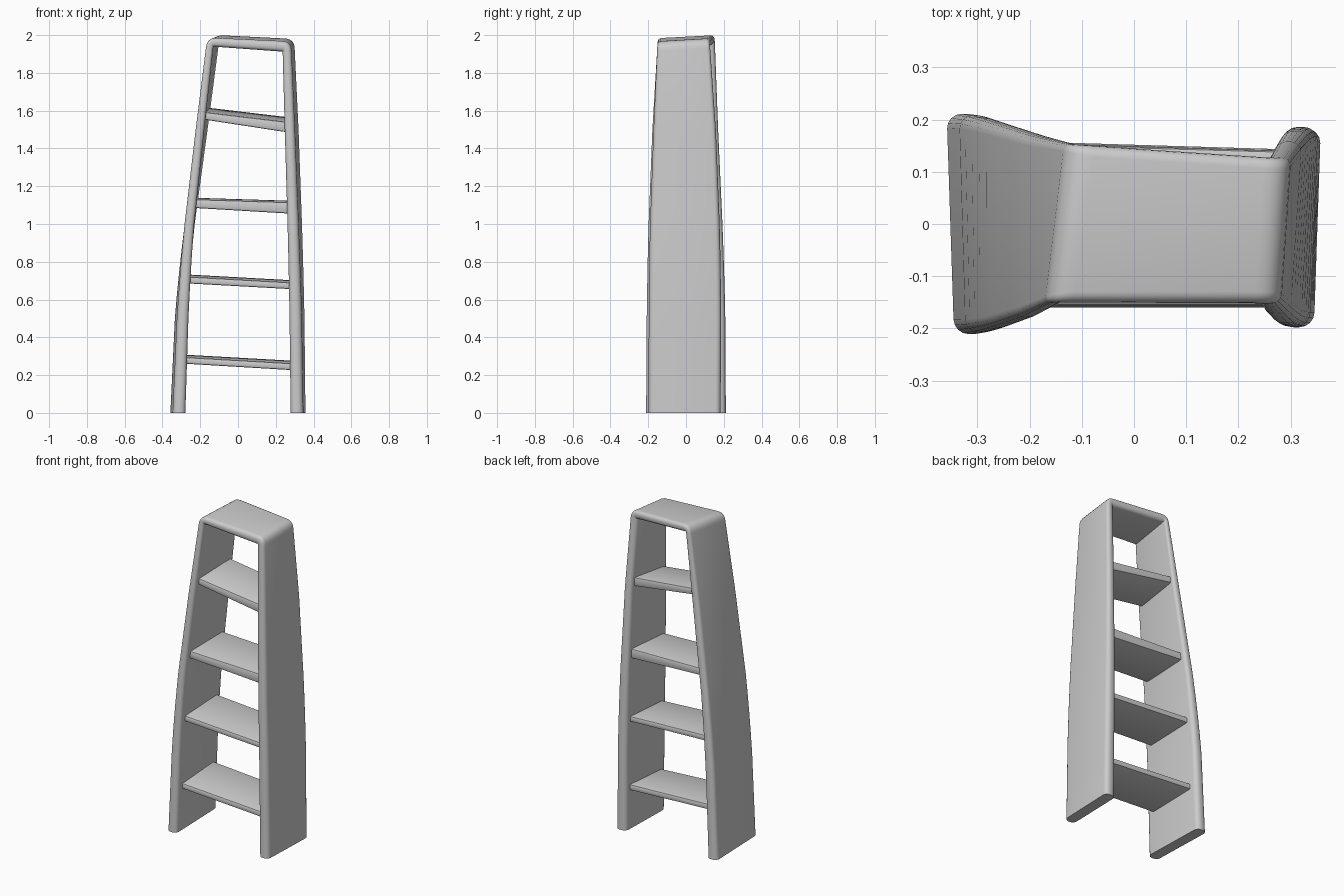
import bpy, bmesh, math
from mathutils import Vector

if "Cube" in bpy.data.objects:
    bpy.data.objects.remove(bpy.data.objects["Cube"])

# Leg stations: z, front (outer x, inner x, y), back (outer x, inner x, y)
LEFT = [
    (0.0, (-.345, -.278, -.211), (-.359, -.290, .211)),
    (0.5, (-.323, -.262, -.208), (-.335, -.271, .208)),
    (1.0, (-.283, -.232, -.198), (-.282, -.229, .193)),
    (1.5, (-.225, -.180, -.178), (-.208, -.160, .170)),
]
RIGHT = [
    (0.0, (.345, .278, -.198), (.358, .288, .183)),
    (0.5, (.337, .272, -.197), (.353, .286, .186)),
    (1.0, (.320, .261, -.190), (.340, .280, .178)),
    (1.5, (.300, .246, -.172), (.322, .270, .158)),
]


def leg_corners(station):
    """Front outer, back outer, back inner, front inner."""
    z, f, b = station
    return [Vector((f[0], f[2], z)), Vector((b[0], b[2], z)),
            Vector((b[1], b[2], z)), Vector((f[1], f[2], z))]


def rounded_ring(corners, radius, segs=4):
    pts = []
    for i, c in enumerate(corners):
        d0 = (corners[i - 1] - c).normalized() * radius
        d1 = (corners[(i + 1) % 4] - c).normalized() * radius
        for k in range(segs + 1):
            a = math.pi / 2 * k / segs
            pts.append(c + d0 * (1 - math.sin(a)) + d1 * (1 - math.cos(a)))
    return pts


def finish(name, bm, angle):
    bmesh.ops.recalc_face_normals(bm, faces=bm.faces)
    mesh = bpy.data.meshes.new(name)
    bm.to_mesh(mesh)
    bm.free()
    obj = bpy.data.objects.new(name, mesh)
    bpy.context.collection.objects.link(obj)
    bpy.ops.object.select_all(action='DESELECT')
    obj.select_set(True)
    bpy.context.view_layer.objects.active = obj
    bpy.ops.object.shade_smooth_by_angle(angle=math.radians(angle))
    return obj


def smooth_leg(stations):
    """Catmull-Rom subdivision of the leg stations."""
    s = [leg_corners(t) for t in stations]
    out = []
    for i in range(len(s) - 1):
        a, d = s[max(i - 1, 0)], s[min(i + 2, len(s) - 1)]
        for k in range(4):
            t = k / 4
            out.append([p1 + (p2 - p0) * .5 * t
                        + (p0 * 2 - p1 * 5 + p2 * 4 - p3) * .5 * t * t
                        + (p1 * 3 - p0 - p2 * 3 + p3) * .5 * t ** 3
                        if 0 < i < len(s) - 2 else p1.lerp(p2, t)
                        for p0, p1, p2, p3 in zip(a, s[i], s[i + 1], d)])
    out.append(s[-1])
    return out


# Frame: one rounded strip running up the left side, over the top and down
TOP_L = [Vector(p) for p in ((-.165, -.150, 1.986), (-.126, .152, 2.002),
                             (-.100, .152, 1.955), (-.132, -.150, 1.938))]
TOP_R = [Vector(p) for p in ((.280, -.152, 1.965), (.299, .126, 1.981),
                             (.254, .126, 1.930), (.235, -.152, 1.911))]


def bend(below, corner, other, steps=6, size=.05):
    """Round the outer corner while the inner one stays a crease."""
    out = []
    for k in range(steps + 1):
        t = k / steps
        ring = []
        for i in range(4):
            if i > 1:
                ring.append(corner[i].copy())
                continue
            a = corner[i] + (below[i] - corner[i]).normalized() * size
            b = corner[i] + (other[i] - corner[i]).normalized() * size
            ring.append(a * (1 - t) ** 2 + corner[i] * 2 * t * (1 - t) + b * t * t)
        out.append(ring)
    return out


left, right = smooth_leg(LEFT), smooth_leg(RIGHT)
path = left + bend(left[-1], TOP_L, TOP_R)
path += bend(right[-1], TOP_R, TOP_L)[::-1] + right[::-1]

bm = bmesh.new()
rings = []
for c in path:
    r = .42 * min((c[0] - c[3]).length, (c[1] - c[2]).length)
    rings.append([bm.verts.new(p) for p in rounded_ring(c, r)])
n = len(rings[0])
for a, b in zip(rings, rings[1:]):
    for i in range(n):
        bm.faces.new((a[i], a[(i + 1) % n], b[(i + 1) % n], b[i]))
bm.faces.new(rings[0])
bm.faces.new(rings[-1])
bmesh.ops.remove_doubles(bm, verts=bm.verts, dist=1e-5)
finish("frame", bm, 35)


def inner_x(stations, z, side):
    """Inner face of a leg at height z; side 1 = front, 2 = back."""
    s = stations + [(1.94, (0, TOP_L[3].x if stations is LEFT else TOP_R[3].x),
                     (0, TOP_L[2].x if stations is LEFT else TOP_R[2].x))]
    for a, b in zip(s, s[1:]):
        if z <= b[0]:
            t = (z - a[0]) / (b[0] - a[0])
            return a[side][1] * (1 - t) + b[side][1] * t


# Steps: bottom z left/right at front, thickness left/right, rise to back, y front, y left/right back
STEPS = [
    (.260, .226, .035, .036, .014, -.160, .160, .143),
    (.685, .655, .036, .035, .012, -.160, .160, .143),
    (1.085, 1.055, .046, .060, .008, -.156, .155, .140),
    (1.553, 1.485, .040, .055, .024, -.142, .142, .126),
]
for i, (zl, zr, tl, tr, rise, yf, ybl, ybr) in enumerate(STEPS):
    bm = bmesh.new()
    ends = []
    for st, z, t, yb, into in ((LEFT, zl, tl, ybl, -.012), (RIGHT, zr, tr, ybr, .012)):
        xf, xb = inner_x(st, z, 1) + into, inner_x(st, z, 2) + into
        ends.append([bm.verts.new(p) for p in (
            (xf, yf, z), (xb, yb, z + rise),
            (xb, yb, z + rise + t), (xf, yf, z + t))])
    a, b = ends
    for k in range(4):
        bm.faces.new((a[k], a[(k + 1) % 4], b[(k + 1) % 4], b[k]))
    bm.faces.new(a)
    bm.faces.new(b)
    long_edges = [bm.edges.get((a[k], b[k])) for k in range(4)]
    bmesh.ops.bevel(bm, geom=long_edges, offset=.009, segments=2,
                    profile=.5, affect='EDGES')
    finish(f"step_{i + 1}", bm, 40)
